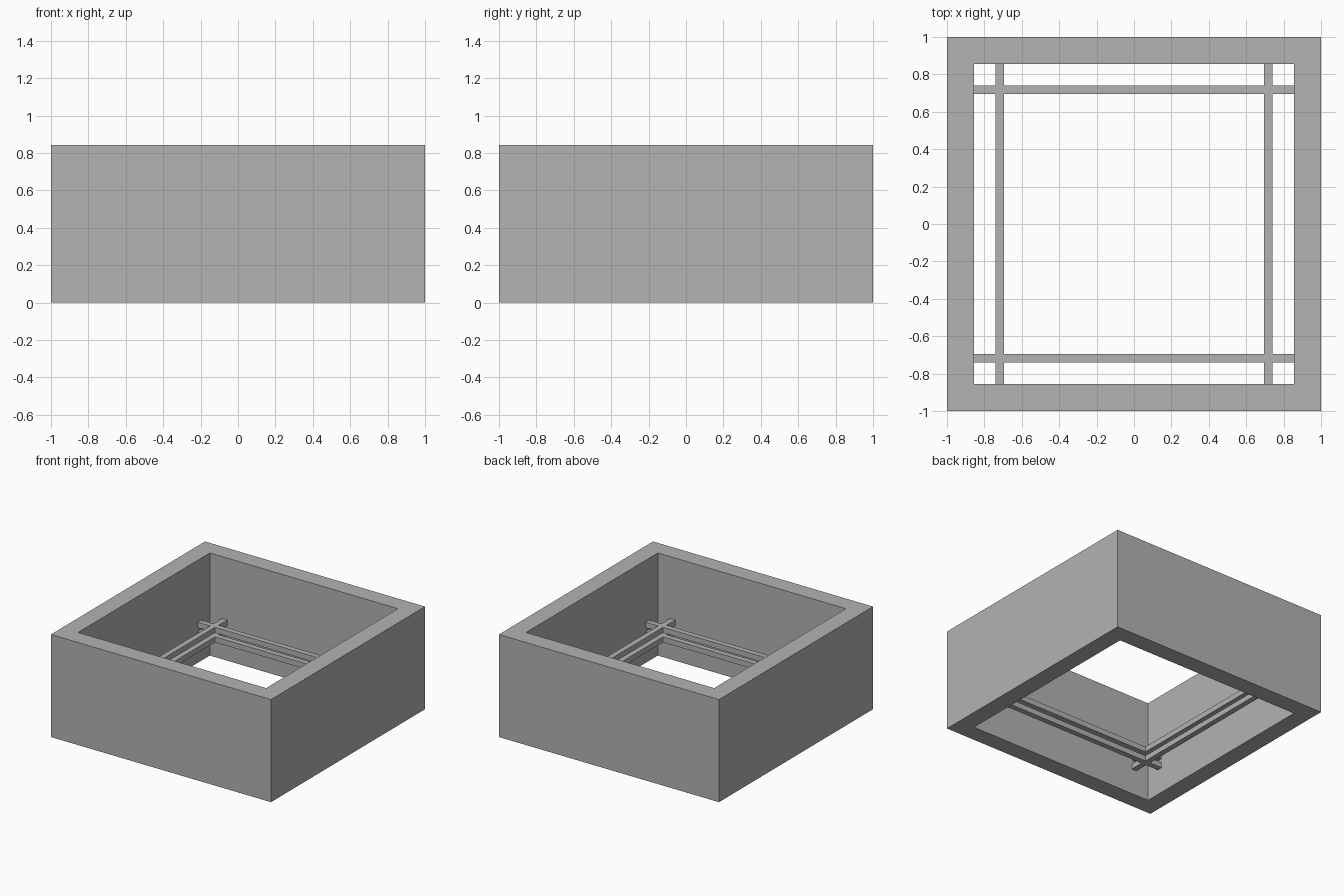
import bpy
import bmesh

OUTER = 1.0       # half width of the square wall
INNER = 0.855     # half width of the opening
HEIGHT = 0.843
BAR_AT = 0.718    # distance of each bar from the middle
BAR = 0.045       # bar thickness
BAR_LEVELS = {"lower": 0.235, "upper": 0.313}   # bar centre heights

cube = bpy.data.objects.get("Cube")
if cube:
    bpy.data.objects.remove(cube, do_unlink=True)

concrete = bpy.data.materials.new("concrete_grey")
concrete.use_nodes = True
grey = (0.45, 0.45, 0.45, 1)
concrete.diffuse_color = grey
concrete.node_tree.nodes["Principled BSDF"].inputs["Base Color"].default_value = grey


def grid_slab(name, breaks, keep, z0, z1):
    """Extrude the kept cells of a square grid into one joined solid."""
    bm = bmesh.new()
    for i in range(len(breaks) - 1):
        for j in range(len(breaks) - 1):
            if keep(i, j):
                xs, ys = breaks[i:i + 2], breaks[j:j + 2]
                corners = [(xs[0], ys[0]), (xs[1], ys[0]), (xs[1], ys[1]), (xs[0], ys[1])]
                bm.faces.new([bm.verts.new((x, y, z0)) for x, y in corners])
    bmesh.ops.remove_doubles(bm, verts=bm.verts[:], dist=0.0001)
    top = bmesh.ops.extrude_face_region(bm, geom=bm.faces[:], use_keep_orig=True)
    moved = [v for v in top["geom"] if isinstance(v, bmesh.types.BMVert)]
    bmesh.ops.translate(bm, verts=moved, vec=(0, 0, z1 - z0))
    bmesh.ops.recalc_face_normals(bm, faces=bm.faces[:])
    mesh = bpy.data.meshes.new(name)
    bm.to_mesh(mesh)
    bm.free()
    mesh.materials.append(concrete)
    obj = bpy.data.objects.new(name, mesh)
    bpy.context.collection.objects.link(obj)
    return obj


# Square wall, open at the top and bottom
grid_slab("wall_frame", [-OUTER, -INNER, INNER, OUTER],
          lambda i, j: (i, j) != (1, 1), 0, HEIGHT)

# Two layers of crossing bars that span the opening
near, far = BAR_AT - BAR / 2, BAR_AT + BAR / 2
bar_breaks = [-INNER, -far, -near, near, far, INNER]
for level, z in BAR_LEVELS.items():
    grid_slab(level + "_crossing_bars", bar_breaks,
              lambda i, j: i in (1, 3) or j in (1, 3), z - BAR / 2, z + BAR / 2)
